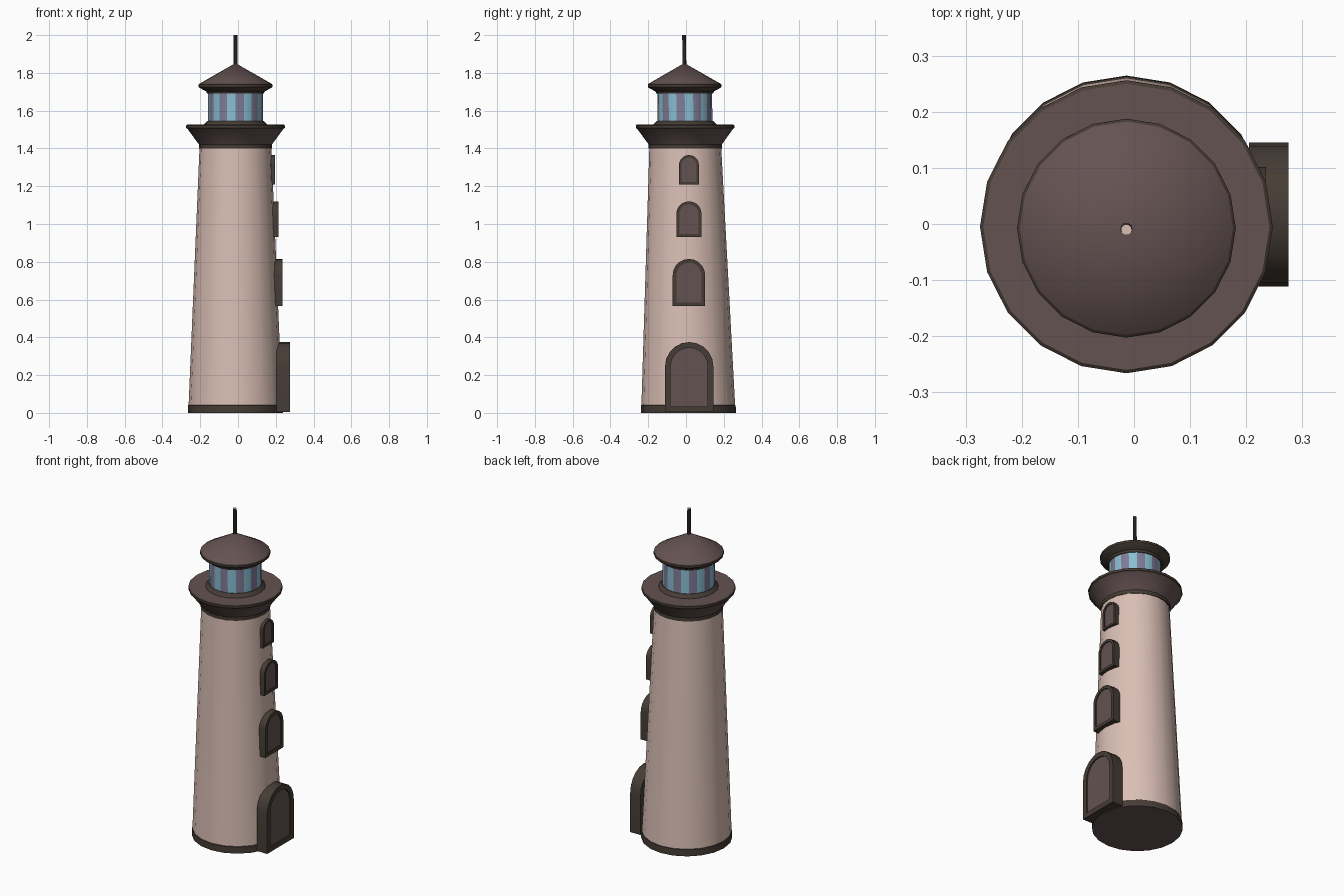
import bpy, bmesh
from math import sin, cos, pi, radians

if "Cube" in bpy.data.objects:
    bpy.data.objects.remove(bpy.data.objects["Cube"])

CX = -0.0135


def cy(z):
    # the tower leans very slightly along y
    return 0.0125 - 0.0115 * z


def mat(name, r, g, b):
    m = bpy.data.materials.new(name)
    m.diffuse_color = (r, g, b, 1)
    m.use_nodes = True
    m.node_tree.nodes["Principled BSDF"].inputs["Base Color"].default_value = m.diffuse_color
    return m


STONE = mat("pale_stone", 0.70, 0.52, 0.46)
BROWN = mat("mauve_brown", 0.13, 0.085, 0.085)
DARK = mat("dark_trim", 0.06, 0.045, 0.035)
GLASS = mat("glass", 0.25, 0.52, 0.64)
MULLION = mat("glass_bar", 0.22, 0.20, 0.32)


def finish(bm, name, mats):
    bmesh.ops.recalc_face_normals(bm, faces=bm.faces[:])
    me = bpy.data.meshes.new(name)
    bm.to_mesh(me)
    bm.free()
    for m in mats:
        me.materials.append(m)
    ob = bpy.data.objects.new(name, me)
    bpy.context.collection.objects.link(ob)
    bpy.ops.object.select_all(action='DESELECT')
    ob.select_set(True)
    bpy.context.view_layer.objects.active = ob
    bpy.ops.object.shade_smooth_by_angle(angle=radians(28))
    return ob


def lathe(name, profile, bands, mats, caps=(0, 0), sides=20):
    """Revolve (r, z) points; bands give a material index (or an
    alternating pair) for each strip between points."""
    bm = bmesh.new()
    rings = []
    for r, z in profile:
        n = 1 if r == 0 else sides
        rings.append([bm.verts.new((CX + r * cos(2 * pi * i / sides),
                                    cy(z) + r * sin(2 * pi * i / sides), z))
                      for i in range(n)])
    for a, b, band in zip(rings, rings[1:], bands):
        for i in range(sides):
            j = (i + 1) % sides
            quad = [a[i % len(a)], a[j % len(a)], b[j % len(b)], b[i % len(b)]]
            f = bm.faces.new(list(dict.fromkeys(quad)))
            f.material_index = band[i % 2] if isinstance(band, tuple) else band
    for ring, m in zip((rings[0], rings[-1]), caps):
        if len(ring) > 1:
            bm.faces.new(ring).material_index = m
    return finish(bm, name, mats)


def arch(half, z0, z1, segs=10):
    """Round-topped outline as (y, z) points."""
    spring = z1 - half
    return ([(-half, z0), (half, z0)] +
            [(half * cos(pi * i / segs), spring + half * sin(pi * i / segs))
             for i in range(segs + 1)])


def arched_opening(name, yc, half, z0, z1, x0, x1, trim, recess):
    bm = bmesh.new()
    outer = arch(half, z0, z1)
    inner = arch(half - trim, z0 + trim, z1 - trim)
    loops = [[bm.verts.new((x, yc + y, z)) for y, z in pts]
             for pts, x in ((outer, x0), (outer, x1),
                            (inner, x1), (inner, x1 - recess))]
    n = len(outer)
    for a, b in zip(loops, loops[1:]):
        for i in range(n):
            j = (i + 1) % n
            bm.faces.new((a[i], a[j], b[j], b[i]))
    bm.faces.new(loops[0])
    bm.faces.new(loops[-1]).material_index = 1
    return finish(bm, name, [DARK, BROWN])


# tapered tower with dark footing
lathe("tower", [(0.252, 0), (0.251, 0.04), (0.248, 0.042), (0.19, 1.41)],
      [0, 0, 1], [DARK, STONE, BROWN], caps=(2, 1))

# flared gallery
lathe("gallery",
      [(0.194, 1.40), (0.194, 1.422), (0.255, 1.505), (0.261, 1.508),
       (0.261, 1.522), (0.255, 1.526), (0.165, 1.526)],
      [0, 1, 0, 0, 0, 1], [DARK, BROWN], caps=(0, 1))

# lantern curb and striped glazing
lathe("lantern_curb", [(0.168, 1.52), (0.166, 1.528), (0.148, 1.546)],
      [0, 0], [DARK])
lathe("lantern_glass", [(0.145, 1.54), (0.145, 1.70)],
      [(0, 1)], [GLASS, MULLION])

# conical roof with eave
lathe("roof",
      [(0.15, 1.69), (0.155, 1.702), (0.192, 1.722), (0.195, 1.726),
       (0.195, 1.738), (0.19, 1.743), (0, 1.852)],
      [0, 0, 0, 0, 0, 1], [DARK, BROWN])

# roof spike
lathe("spike", [(0.011, 1.83), (0.010, 2.0)], [0], [DARK, STONE],
      caps=(0, 1), sides=10)

# door and windows up the right side
arched_opening("door", 0.017, 0.128, 0.005, 0.375, 0.205, 0.275, 0.03, 0.008)
for k, (half, z0, z1, x0, x1, trim) in enumerate([
        (0.086, 0.565, 0.815, 0.185, 0.235, 0.020),
        (0.067, 0.93, 1.12, 0.175, 0.214, 0.016),
        (0.053, 1.21, 1.365, 0.165, 0.195, 0.013)]):
    arched_opening(f"window_{k + 1}", 0.0155, half, z0, z1, x0, x1, trim, 0.006)
